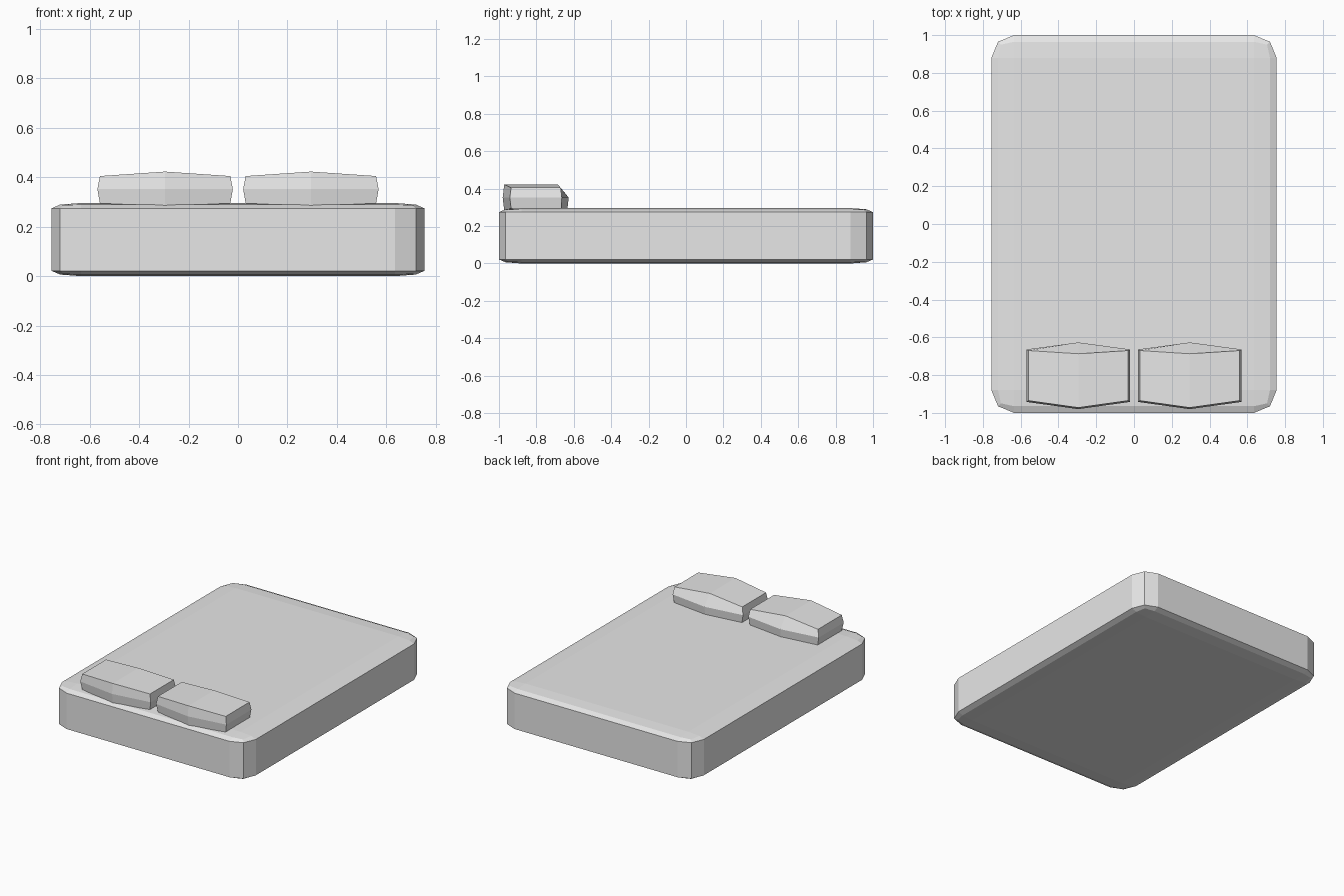
import bpy
import bmesh

cube = bpy.data.objects.get("Cube")
if cube:
    bpy.data.objects.remove(cube, do_unlink=True)

grey = bpy.data.materials.new("light_grey")
grey.use_nodes = True
GREY = (0.8, 0.8, 0.8, 1)
grey.diffuse_color = GREY
for node in grey.node_tree.nodes:
    if node.type == "BSDF_PRINCIPLED":
        node.inputs["Base Color"].default_value = GREY


def add_object(name, bm):
    bmesh.ops.recalc_face_normals(bm, faces=bm.faces)
    mesh = bpy.data.meshes.new(name)
    bm.to_mesh(mesh)
    bm.free()
    mesh.materials.append(grey)
    obj = bpy.data.objects.new(name, mesh)
    bpy.context.collection.objects.link(obj)
    return obj


# Mattress: a tall rounded box squashed flat, so its top and bottom edges are shallow
WIDTH, LENGTH, HEIGHT = 1.51, 2.0, 0.296
RADIUS, SQUASH = 0.12, 0.18
bm = bmesh.new()
bmesh.ops.create_cube(bm, size=1)
bmesh.ops.scale(bm, vec=(WIDTH, LENGTH, HEIGHT / SQUASH), verts=bm.verts)
bmesh.ops.bevel(bm, geom=bm.edges[:], offset=RADIUS, offset_type="OFFSET",
                segments=2, profile=0.5, affect="EDGES")
bmesh.ops.scale(bm, vec=(1, 1, SQUASH), verts=bm.verts)
bmesh.ops.translate(bm, vec=(0, 0, HEIGHT / 2), verts=bm.verts)
add_object("mattress", bm)

# Pillow cross-sections (y, z), from front bottom round to back bottom
MIDDLE = [(-0.972, 0.283), (-0.98, 0.352), (-0.972, 0.423),
          (-0.687, 0.423), (-0.627, 0.352), (-0.635, 0.283)]
END = [(-0.935, 0.295), (-0.942, 0.352), (-0.935, 0.405),
       (-0.67, 0.405), (-0.664, 0.352), (-0.667, 0.295)]
HALF_WIDTHS = [0.264, 0.274, 0.264, 0.264, 0.274, 0.264]


def pillow(name, centre):
    bm = bmesh.new()
    rings = []
    for side, section in ((-1, END), (0, MIDDLE), (1, END)):
        rings.append([bm.verts.new((centre + side * w, y, z))
                      for w, (y, z) in zip(HALF_WIDTHS, section)])
    for a, b in zip(rings, rings[1:]):
        for i in range(len(a)):
            j = (i + 1) % len(a)
            bm.faces.new((a[i], a[j], b[j], b[i]))
    # Each end is an upper and a lower quad meeting at the seam
    for ring in (rings[0], rings[-1]):
        bm.faces.new((ring[0], ring[1], ring[4], ring[5]))
        bm.faces.new(ring[1:5])
    add_object(name, bm)


pillow("left_pillow", 0.295)
pillow("right_pillow", -0.295)
